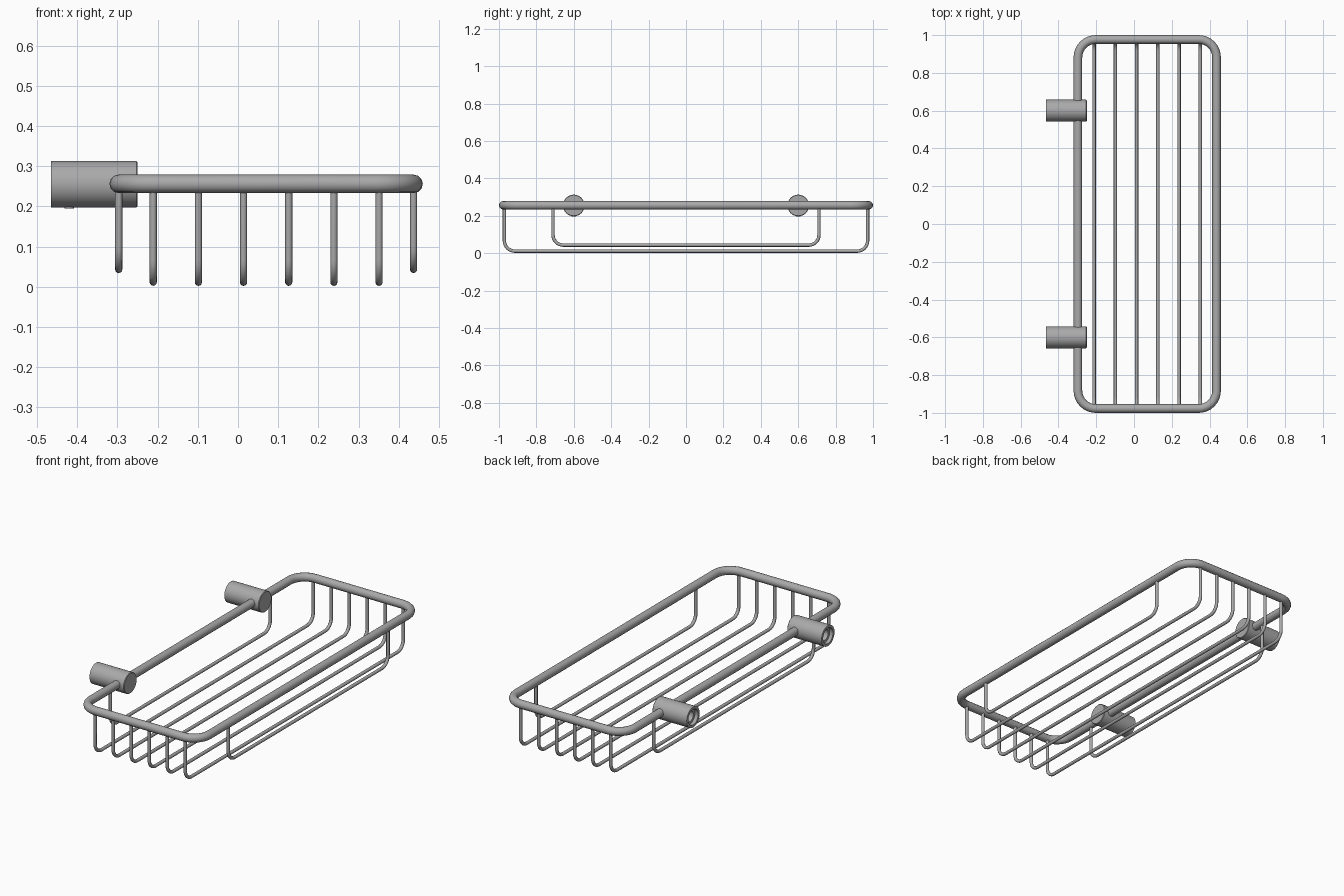
import bpy, bmesh, math
from mathutils import Vector, Matrix

cube = bpy.data.objects.get("Cube")
if cube:
    bpy.data.objects.remove(cube, do_unlink=True)

steel = bpy.data.materials.new("brushed steel grey")
steel.use_nodes = True
GREY = (0.4, 0.4, 0.4, 1)
steel.diffuse_color = GREY
steel.node_tree.nodes["Principled BSDF"].inputs["Base Color"].default_value = GREY


def finish(obj):
    obj.data.materials.clear()
    obj.data.materials.append(steel)
    bpy.ops.object.select_all(action="DESELECT")
    obj.select_set(True)
    bpy.context.view_layer.objects.active = obj
    if obj.type == "CURVE":
        bpy.ops.object.convert(target="MESH")
    bpy.ops.object.shade_smooth_by_angle(angle=math.radians(40))


def fillet(corner, before, after, radius, steps=8):
    """Points of a right-angled arc that rounds off one corner."""
    u = (before - corner).normalized()
    v = (after - corner).normalized()
    centre = corner + (u + v) * radius
    angles = [math.pi / 2 * i / steps for i in range(steps + 1)]
    return [centre - v * radius * math.cos(a) - u * radius * math.sin(a) for a in angles]


def rod(name, corners, bend, thickness, closed=False):
    """Round bar along a path of corners with rounded bends."""
    pts = [Vector(c) for c in corners]
    n = len(pts)
    path = []
    for i, p in enumerate(pts):
        if closed or 0 < i < n - 1:
            path += fillet(p, pts[i - 1], pts[(i + 1) % n], bend)
        else:
            path.append(p)
    curve = bpy.data.curves.new(name, "CURVE")
    curve.dimensions = "3D"
    curve.bevel_depth = thickness
    curve.bevel_resolution = 4
    curve.use_fill_caps = not closed
    spline = curve.splines.new("POLY")
    spline.points.add(len(path) - 1)
    for sp, p in zip(spline.points, path):
        sp.co = (*p, 1)
    spline.use_cyclic_u = closed
    obj = bpy.data.objects.new(name, curve)
    bpy.context.collection.objects.link(obj)
    finish(obj)


def lathe(name, profile, location, sides=32):
    """Spin (x, radius) points around the x axis."""
    bm = bmesh.new()
    verts = [bm.verts.new((x, 0, r)) for x, r in profile]
    edges = [bm.edges.new(pair) for pair in zip(verts, verts[1:])]
    bmesh.ops.spin(bm, geom=verts + edges, cent=(0, 0, 0), axis=(1, 0, 0),
                   angle=math.tau, steps=sides, use_duplicate=False)
    bmesh.ops.remove_doubles(bm, verts=bm.verts, dist=0.0001)
    bmesh.ops.recalc_face_normals(bm, faces=bm.faces)
    mesh = bpy.data.meshes.new(name)
    bm.to_mesh(mesh)
    bm.free()
    obj = bpy.data.objects.new(name, mesh)
    obj.location = location
    bpy.context.collection.objects.link(obj)
    finish(obj)


RIM_Z = 0.256
BACK, FRONT, END = -0.297, 0.437, 0.977

# Rounded rectangular rim
rod("rim", [(BACK, -END, RIM_Z), (FRONT, -END, RIM_Z),
            (FRONT, END, RIM_Z), (BACK, END, RIM_Z)], 0.095, 0.023, True)


# U-shaped wires hanging from the rim
def hanger(name, x, y, bottom):
    rod(name, [(x, -y, RIM_Z), (x, -y, bottom), (x, y, bottom), (x, y, RIM_Z)],
        0.055, 0.009)


for i in range(6):
    hanger(f"basket_wire_{i + 1}", -0.211 + i * 0.1124, 0.971, 0.011)
hanger("wall_side_wire", BACK, 0.711, 0.043)
hanger("outer_side_wire", FRONT, 0.711, 0.043)

# Wall mounts: closed inner end, stepped bore toward the wall
mount = [(-0.25, 0), (-0.25, 0.055), (-0.253, 0.058), (-0.465, 0.058),
         (-0.465, 0.044), (-0.445, 0.044), (-0.445, 0.03), (-0.36, 0.03), (-0.36, 0)]
for side, y in (("left", 0.6), ("right", -0.6)):
    lathe(f"wall_mount_{side}", mount, (0, y, 0.255))
    # Set screw under the mount
    lathe(f"set_screw_{side}", [(-0.006, 0), (-0.006, 0.012), (0.006, 0.012), (0.006, 0)],
          (-0.42, y, 0.201), 12)
    bpy.context.object.rotation_euler.y = math.pi / 2
